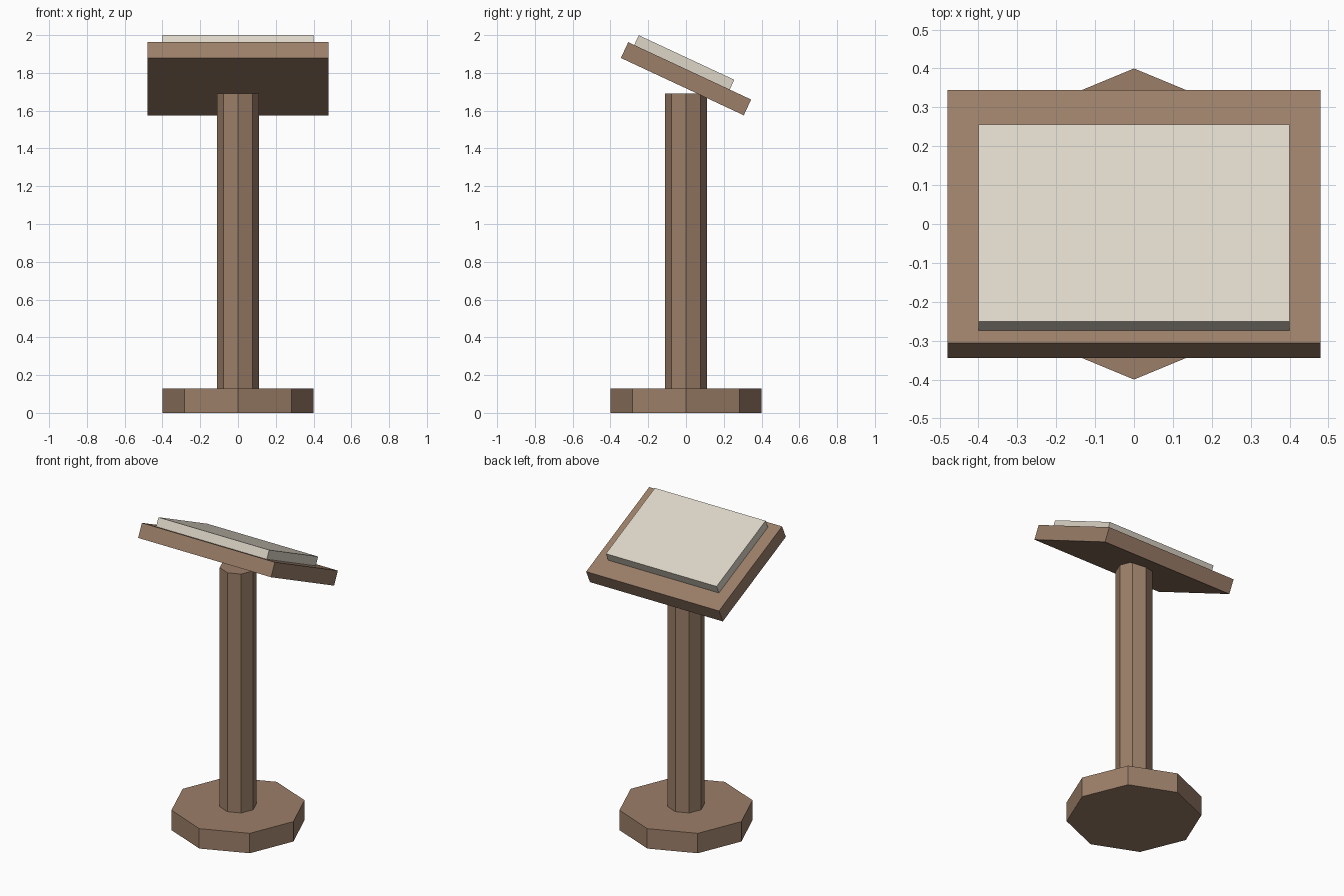
import bpy
from math import radians
from mathutils import Matrix, Vector

cube = bpy.data.objects.get("Cube")
if cube:
    bpy.data.objects.remove(cube, do_unlink=True)


def make_material(name, color):
    mat = bpy.data.materials.new(name)
    mat.use_nodes = True
    mat.diffuse_color = color
    mat.node_tree.nodes["Principled BSDF"].inputs["Base Color"].default_value = color
    return mat


wood = make_material("brown wood", (0.33, 0.21, 0.14, 1))
paper = make_material("cream panel", (0.72, 0.66, 0.57, 1))


def finish(name, mat):
    obj = bpy.context.object
    obj.name = obj.data.name = name
    obj.data.materials.append(mat)
    return obj


def octagon_column(name, radius, bottom, top, mat):
    bpy.ops.mesh.primitive_cylinder_add(
        vertices=8, radius=radius, depth=top - bottom,
        location=(0, 0, (bottom + top) / 2))
    return finish(name, mat)


# Sloping frame shared by the board and the panel: high at the front
tilt = Matrix.Translation((0, 0, 1.769)) @ Matrix.Rotation(radians(-25), 4, "X")


def tilted_slab(name, size, offset, mat):
    bpy.ops.mesh.primitive_cube_add(size=1)
    obj = finish(name, mat)
    obj.data.transform(Matrix.Diagonal(Vector(size).to_4d()))
    obj.matrix_world = tilt @ Matrix.Translation(offset)
    return obj


# Foot and post
octagon_column("base", 0.4, 0, 0.13, wood)
octagon_column("post", 0.11, 0.13, 1.69, wood)

# Backing board and raised display panel
tilted_slab("board", (0.96, 0.718, 0.092), (0, 0, 0), wood)
tilted_slab("display_panel", (0.8, 0.558, 0.058), (0, -0.045, 0.074), paper)
